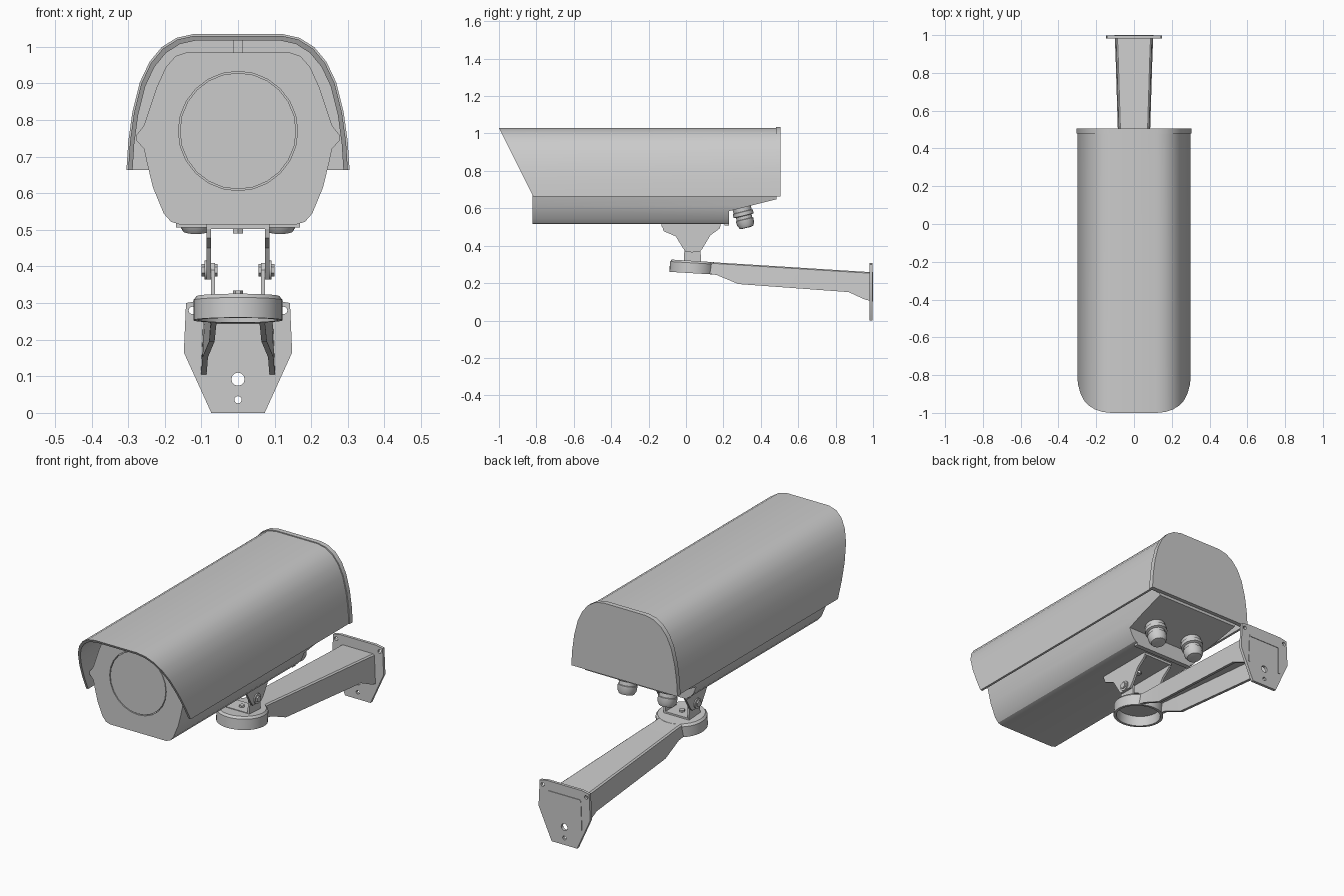
import bpy, bmesh, math
from mathutils import Matrix, Vector

if "Cube" in bpy.data.objects:
    bpy.data.objects.remove(bpy.data.objects["Cube"])


def make(name, bm):
    bmesh.ops.recalc_face_normals(bm, faces=bm.faces)
    me = bpy.data.meshes.new(name)
    bm.to_mesh(me)
    bm.free()
    ob = bpy.data.objects.new(name, me)
    bpy.context.collection.objects.link(ob)
    return ob


def loft(name, rings):
    """Skin a list of equal-length 3D rings and cap both ends."""
    bm = bmesh.new()
    vs = [[bm.verts.new(p) for p in r] for r in rings]
    n = len(rings[0])
    for a, b in zip(vs, vs[1:]):
        for i in range(n):
            j = (i + 1) % n
            bm.faces.new((a[i], a[j], b[j], b[i]))
    bm.faces.new(vs[0])
    bm.faces.new(vs[-1])
    return make(name, bm)


def prism_y(name, pts, lo, hi):
    return loft(name, [[(u, y, v) for u, v in pts] for y in (lo, hi)])


def prism_x(name, pts, lo, hi):
    return loft(name, [[(x, u, v) for u, v in pts] for x in (lo, hi)])


def box(name, x, y, z):
    return prism_x(name, [(y[0], z[0]), (y[1], z[0]), (y[1], z[1]), (y[0], z[1])], *x)


def mirrored(half):
    return half + [(-x, z) for x, z in reversed(half)]


def turned(name, prof, origin, axis, sides=24):
    """Lathe a (radius, height) profile, then aim it along axis."""
    m = Matrix.Translation(origin) @ Vector((0, 0, 1)).rotation_difference(Vector(axis)).to_matrix().to_4x4()
    rings = []
    for r, h in prof:
        angs = [2 * math.pi * i / sides for i in range(sides)]
        rings.append([m @ Vector((r * math.cos(a), r * math.sin(a), h)) for a in angs])
    return loft(name, rings)


def cut(ob, cutter):
    cutter.hide_render = True
    mod = ob.modifiers.new("cut", "BOOLEAN")
    mod.object = cutter
    mod.solver = "EXACT"
    bpy.context.view_layer.objects.active = ob
    bpy.ops.object.modifier_apply(modifier=mod.name)
    bpy.data.objects.remove(cutter)


# Sunshield: thin arched shell with a raked front edge
arch = [(0.30, 0.663), (0.295, 0.74), (0.284, 0.82), (0.264, 0.9), (0.238, 0.955),
        (0.205, 0.995), (0.165, 1.02), (0.12, 1.03)]
inner = [(x * 0.96, 0.663 + (z - 0.663) * 0.965) for x, z in arch]
shell = mirrored(arch) + list(reversed(mirrored(inner)))
loft("sunshield", [[(x, -1 + (1.03 - z) * 0.5, z) for x, z in shell],
                   [(x, 0.49, z) for x, z in shell]])

# Rear cap closing the sunshield
prism_y("rear_cap", mirrored([(x * 1.016, 0.66 + (z - 0.66) * 1.013) for x, z in arch]), 0.48, 0.505)
box("shield_spacer", (-0.012, 0.012), (-0.8, -0.76), (0.98, 1.02))

# Housing with side ridges, sloped rear underside and window recess
hull = [(0.16, 0.515), (0.183, 0.522), (0.203, 0.545), (0.232, 0.615), (0.248, 0.68),
        (0.257, 0.722), (0.279, 0.745), (0.279, 0.757), (0.257, 0.785), (0.222, 0.89),
        (0.197, 0.945), (0.17, 0.975), (0.14, 0.985)]
body = prism_y("housing", mirrored(hull), -0.82, 0.485)
cut(body, prism_x("rear_cutter", [(0.23, 0.4), (0.23, 0.585), (0.5, 0.652), (0.5, 0.4)], -0.4, 0.4))
cut(body, turned("window_cutter", [(0.163, 0), (0.163, 0.1)], (0, -0.805, 0.77), (0, -1, 0)))
turned("window", [(0.159, 0), (0.159, 0.013)], (0, -0.806, 0.77), (0, -1, 0))
box("rear_lip", (-0.17, 0.17), (0.205, 0.23), (0.507, 0.53))

# Cable glands on the sloped underside
gland = [(0.05, -0.02), (0.05, 0.02), (0.055, 0.022), (0.055, 0.042), (0.043, 0.045),
         (0.043, 0.062), (0.048, 0.064), (0.046, 0.09), (0.036, 0.108), (0.02, 0.11)]
for s in (-1, 1):
    turned("cable_gland", gland, (s * 0.115, 0.298, 0.602), (0, 0.24, -0.97), 16)

# Upper tilt bracket, lower yoke and pivot bolts
ear = [(-0.13, 0.518), (0.185, 0.518), (0.18, 0.492), (0.13, 0.455), (0.085, 0.38),
       (0.068, 0.365), (0, 0.365), (-0.015, 0.385), (-0.055, 0.45), (-0.12, 0.478)]
yoke = [(-0.012, 0.315), (0.08, 0.31), (0.078, 0.385), (0.06, 0.41), (0.012, 0.41), (-0.008, 0.39)]
for s in (-1, 1):
    prism_x("tilt_bracket_side", ear, s * 0.074, s * 0.086)
    prism_x("yoke_side", yoke, s * 0.063, s * 0.074)
    turned("pivot_washer", [(0.026, 0), (0.026, 0.006)], (s * 0.086, 0.032, 0.39), (s, 0, 0), 16)
    turned("pivot_bolt", [(0.017, 0), (0.017, 0.044)], (s * 0.056, 0.032, 0.39), (s, 0, 0), 6)
box("tilt_bracket_top", (-0.086, 0.086), (-0.13, 0.185), (0.503, 0.518))
box("yoke_base", (-0.074, 0.074), (-0.012, 0.08), (0.312, 0.325))
turned("mount_screw", [(0.016, 0), (0.016, 0.015)], (0, 0.032, 0.505), (0, 0, -1), 6)
turned("yoke_screw", [(0.014, 0), (0.014, 0.012)], (0, 0.032, 0.322), (0, 0, 1), 6)

# Hollow round arm head, tilted with the arm
tilt = (0, 0.06, 1)
turned("arm_head", [(0.02, 0.05), (0.104, 0.05), (0.108, 0), (0.122, 0), (0.122, 0.055),
                    (0.113, 0.066), (0.02, 0.066)], (0, 0.033, 0.253), tilt, 32)
turned("arm_head_top", [(0.03, 0.05), (0.03, 0.066)], (0, 0.033, 0.253), tilt, 16)

# Arm: open-bottomed channel widening to the wall
rings = []
for y, zt, zb, w in [(0.125, 0.313, 0.25, 0.076), (0.165, 0.31, 0.243, 0.074), (0.28, 0.303, 0.195, 0.079),
                     (0.87, 0.266, 0.152, 0.097), (0.95, 0.261, 0.115, 0.1), (1.0, 0.258, 0.1, 0.102)]:
    t = 0.015
    half = [(w - t, zt - t), (w - t, zb), (w, zb), (w - 0.006, zt - 0.006), (w - 0.014, zt)]
    rings.append([(x, y, z) for x, z in mirrored(half)])
loft("arm", rings)

# Wall plate with screw holes
plate = prism_y("wall_plate", mirrored([(0.073, 0), (0.148, 0.165), (0.142, 0.30), (0.10, 0.308)]), 0.982, 0.997)
for x, z, r in [(0, 0.092, 0.018), (0, 0.036, 0.01), (-0.125, 0.28, 0.01), (0.125, 0.28, 0.01)]:
    cut(plate, turned("hole_cutter", [(r, 0), (r, 0.1)], (x, 0.94, z), (0, 1, 0), 12))

# Smooth curved faces, keep hard edges
for ob in bpy.context.scene.objects:
    ob.select_set(True)
bpy.context.view_layer.objects.active = body
bpy.ops.object.shade_smooth_by_angle(angle=math.radians(30))
